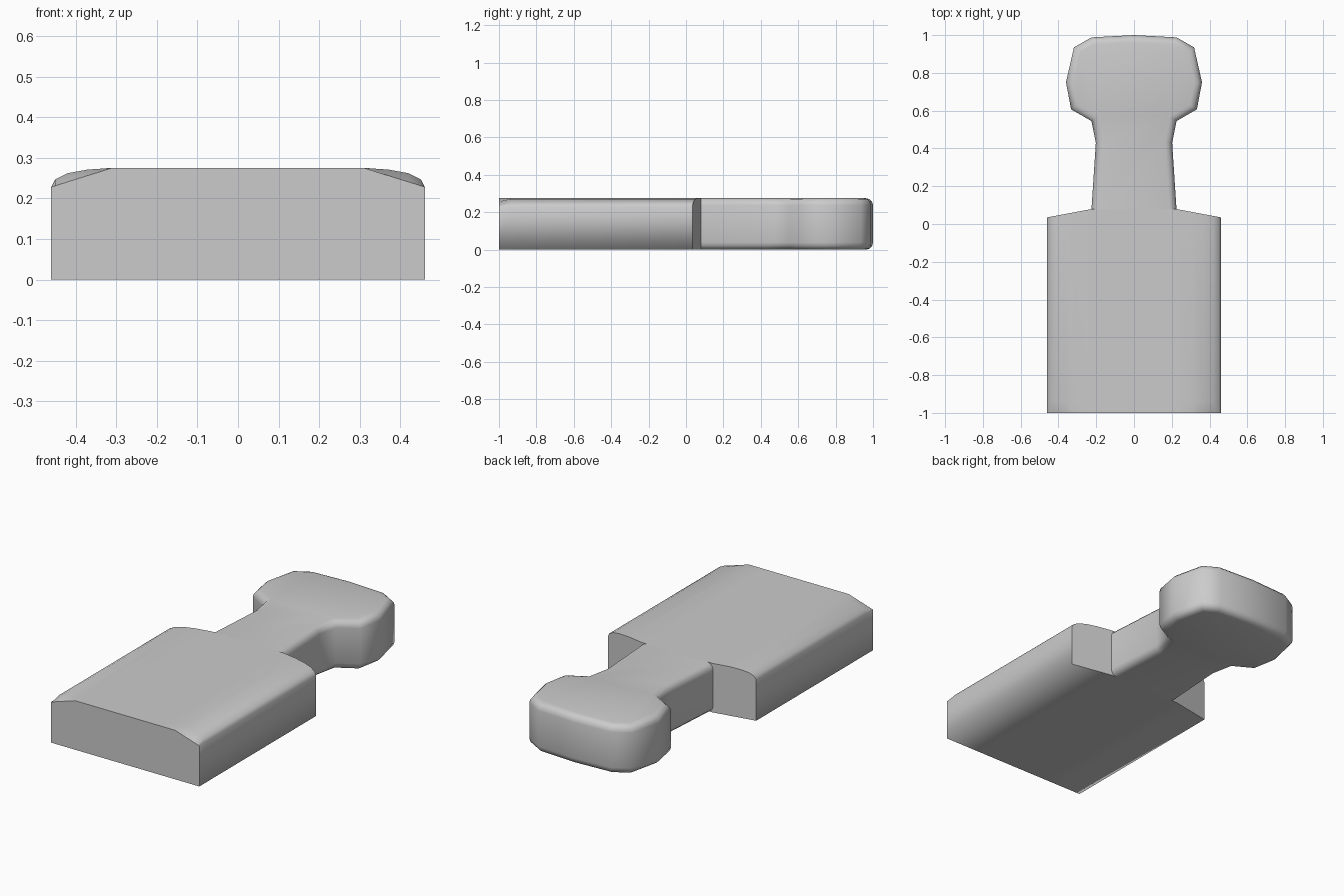
import bpy, bmesh

if "Cube" in bpy.data.objects:
    bpy.data.objects.remove(bpy.data.objects["Cube"])


def make_object(name, bm):
    bmesh.ops.recalc_face_normals(bm, faces=bm.faces)
    mesh = bpy.data.meshes.new(name)
    bm.to_mesh(mesh)
    bm.free()
    obj = bpy.data.objects.new(name, mesh)
    bpy.context.collection.objects.link(obj)
    return obj


def mirrored(half):
    return half + [(-x, v) for x, v in reversed(half) if x > 1e-6]


HEIGHT = 0.275

# Block: rounded upper sides, fading to a plain chamfer at the front
rounded = [(0.22, 0), (0.46, 0), (0.46, 0.228), (0.45, 0.247), (0.42, 0.262),
           (0.37, 0.271), (0.31, HEIGHT), (0.22, HEIGHT)]


def chamfered(x, z):
    if 0 < z < HEIGHT:
        z = 0.228 + (0.46 - abs(x)) / 0.15 * (HEIGHT - 0.228)
    return z


def shoulder_y(x):
    return 0.035 + min(0.46 - abs(x), 0.24) / 0.24 * 0.045


section = mirrored(rounded)
n = len(section)
bm = bmesh.new()
rings = [
    [bm.verts.new((x, -1.0, chamfered(x, z))) for x, z in section],
    [bm.verts.new((x, -0.94, z)) for x, z in section],
    [bm.verts.new((x, shoulder_y(x), z)) for x, z in section],
]
for a, b in zip(rings, rings[1:]):
    for i in range(n):
        j = (i + 1) % n
        bm.faces.new((a[i], a[j], b[j], b[i])).smooth = True

# Flat front end, two angled shoulders and the face behind the neck
back = rings[-1]
h = n // 2
bm.faces.new(rings[0])
bm.faces.new(back[:h])
bm.faces.new(back[h:])
bm.faces.new((back[0], back[h - 1], back[h], back[-1]))
make_object("block", bm)

# Neck and knob: one extruded outline with softened top and bottom rims
outline = mirrored([(0.225, 0.08), (0.202, 0.43), (0.225, 0.545), (0.333, 0.607),
                    (0.36, 0.75), (0.318, 0.935), (0.225, 0.988), (0, 1.0)])
bm = bmesh.new()
base = bm.faces.new([bm.verts.new((x, y, 0)) for x, y in outline])
ext = bmesh.ops.extrude_face_region(bm, geom=[base], use_keep_orig=True)
for v in ext["geom"]:
    if isinstance(v, bmesh.types.BMVert):
        v.co.z = HEIGHT
bmesh.ops.recalc_face_normals(bm, faces=bm.faces)
rims = [e for e in bm.edges
        if abs(e.verts[0].co.z - e.verts[1].co.z) < 1e-5
        and max(v.co.y for v in e.verts) > 0.1]
bmesh.ops.bevel(bm, geom=rims, offset=0.038, segments=3, profile=0.5,
                affect='EDGES', clamp_overlap=True)
hidden = [f for f in bm.faces if all(abs(v.co.y - 0.08) < 1e-3 for v in f.verts)]
bmesh.ops.delete(bm, geom=hidden, context='FACES')
for f in bm.faces:
    f.smooth = True
make_object("neck_and_knob", bm)
